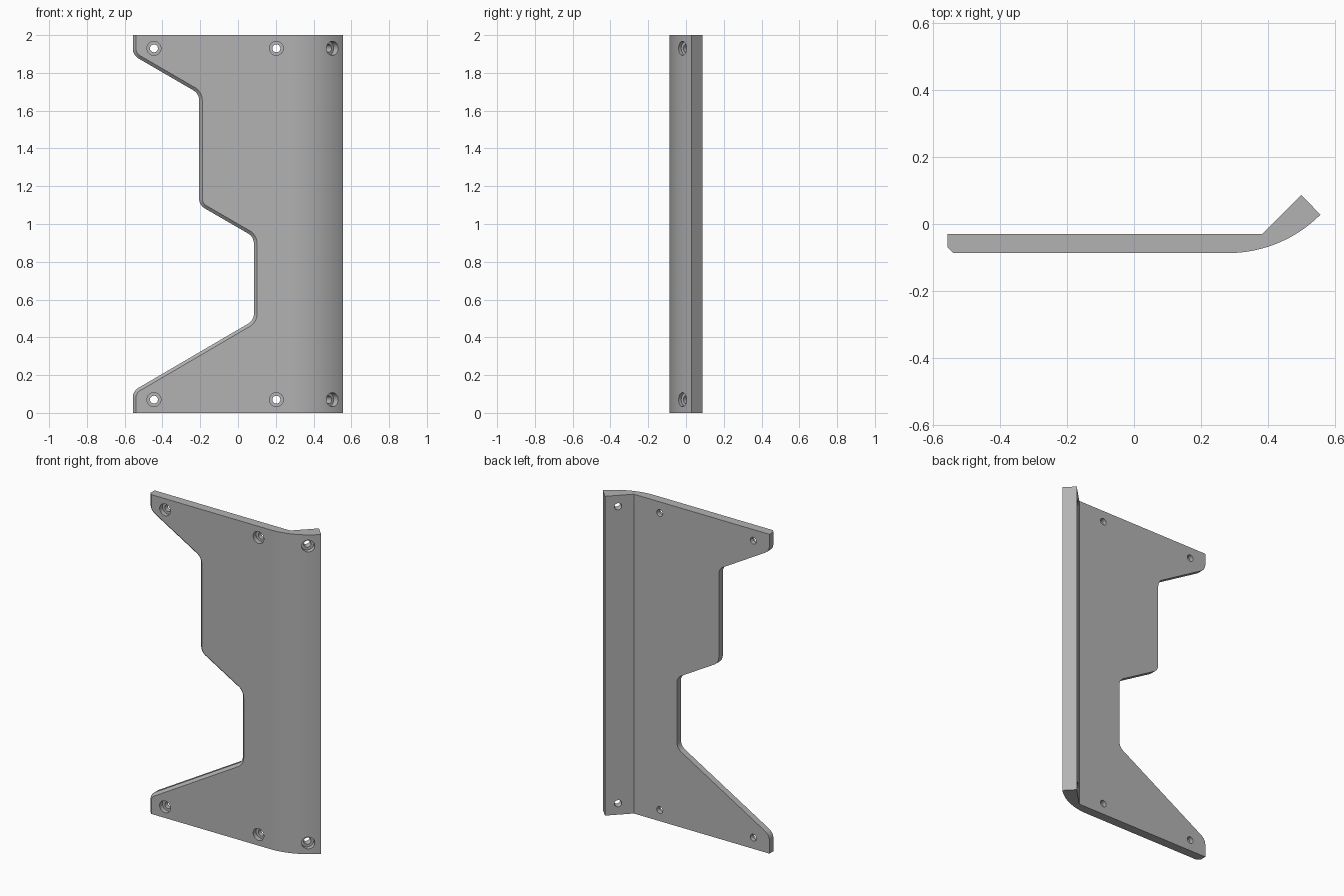
import bpy, bmesh
from math import sin, cos, tan, pi, radians
from mathutils import Vector, Matrix

cube = bpy.data.objects.get("Cube")
if cube:
    bpy.data.objects.remove(cube)

HEIGHT = 2.0
FRONT, BACK, LEFT = -0.087, -0.03, -0.557

grey = bpy.data.materials.new("plain grey")
grey.use_nodes = True
grey.diffuse_color = (0.45, 0.45, 0.45, 1)
grey.node_tree.nodes["Principled BSDF"].inputs["Base Color"].default_value = grey.diffuse_color


def make_object(name, bm):
    bmesh.ops.recalc_face_normals(bm, faces=bm.faces[:])
    mesh = bpy.data.meshes.new(name)
    bm.to_mesh(mesh)
    bm.free()
    mesh.materials.append(grey)
    obj = bpy.data.objects.new(name, mesh)
    bpy.context.collection.objects.link(obj)
    return obj


def prism(points, offset):
    """Closed prism from a flat loop of points."""
    bm = bmesh.new()
    face = bm.faces.new([bm.verts.new(p) for p in points])
    rim = list(face.edges)
    ext = bmesh.ops.extrude_face_region(bm, geom=[face], use_keep_orig=True)
    moved = [g for g in ext["geom"] if isinstance(g, bmesh.types.BMVert)]
    bmesh.ops.translate(bm, verts=moved, vec=offset)
    bmesh.ops.recalc_face_normals(bm, faces=bm.faces[:])
    return bm, rim


def fillet(points, radius, steps=8):
    """Round every corner of a 2D loop."""
    out = []
    for i, p in enumerate(points):
        p = Vector(p)
        a = (Vector(points[i - 1]) - p).normalized()
        b = (Vector(points[(i + 1) % len(points)]) - p).normalized()
        half = a.angle(b) / 2
        centre = p + (a + b).normalized() * radius / sin(half)
        start = p + a * radius / tan(half) - centre
        end = p + b * radius / tan(half) - centre
        sweep = pi - 2 * half
        for k in range(steps + 1):
            t = k / steps
            out.append(centre + (start * sin((1 - t) * sweep) + end * sin(t * sweep)) / sin(sweep))
    return out


def boolean(target, cutter, operation):
    mod = target.modifiers.new(operation.title(), "BOOLEAN")
    mod.operation = operation
    mod.solver = "EXACT"
    mod.object = cutter
    bpy.context.view_layer.objects.active = target
    bpy.ops.object.modifier_apply(modifier=mod.name)
    bpy.data.objects.remove(cutter)


# Bent plate: flat back, angled flange, curved outer bend
R, BEND_X = 0.392, 0.28
section = [(LEFT, FRONT)]
section += [(BEND_X + R * sin(a), FRONT + R * (1 - cos(a)))
            for a in (radians(45) * i / 16 for i in range(17))]
section += [(0.5, 0.087), (0.383, BACK), (LEFT, BACK)]
bm, _ = prism([(x, y, 0) for x, y in section], (0, 0, HEIGHT))
plate = make_object("bent_plate", bm)

# Stepped outline with a chamfered front rim; the overhang leaves other edges square
EXTRA = 0.004
outline = fillet([(LEFT, 2.3), (LEFT, 1.894), (-0.206, 1.69), (-0.206, 1.1),
                  (0.084, 0.932), (0.084, 0.49), (LEFT, 0.115), (LEFT, -0.3),
                  (0.9, -0.3), (0.9, 2.3)], 0.06)
bm, rim = prism([(p.x, FRONT - EXTRA, p.y) for p in outline], (0, 0.4, 0))
bmesh.ops.bevel(bm, geom=rim, offset=0.017 + EXTRA, segments=1, affect="EDGES",
                clamp_overlap=False)
boolean(plate, make_object("outline_cutter", bm), "INTERSECT")

# Counterbored screw holes, three at each end
SIDES = 32
step_profile = [(0.037, -0.06), (0.037, 0.028), (0.021, 0.028), (0.021, 0.2)]
holes = [((-0.445, FRONT), (0, 1)), ((0.203, FRONT), (0, 1)), ((0.5, -0.019), (-1, 1))]
bm = bmesh.new()
for z in (0.07, HEIGHT - 0.07):
    for (x, y), (dx, dy) in holes:
        turn = Vector((dx, dy, 0)).to_track_quat("Z", "Y").to_matrix().to_4x4()
        place = Matrix.Translation((x, y, z)) @ turn
        rings = [[bm.verts.new(place @ Vector((r * cos(2 * pi * k / SIDES),
                                               r * sin(2 * pi * k / SIDES), d)))
                  for k in range(SIDES)] for r, d in step_profile]
        for low, high in zip(rings, rings[1:]):
            for k in range(SIDES):
                n = (k + 1) % SIDES
                bm.faces.new((low[k], low[n], high[n], high[k]))
        bm.faces.new(rings[0])
        bm.faces.new(rings[-1])
boolean(plate, make_object("hole_cutter", bm), "DIFFERENCE")

# Smooth the bend, fillets and holes while keeping crisp edges
bpy.ops.object.select_all(action="DESELECT")
plate.select_set(True)
bpy.context.view_layer.objects.active = plate
bpy.ops.object.shade_smooth_by_angle(angle=radians(25))
